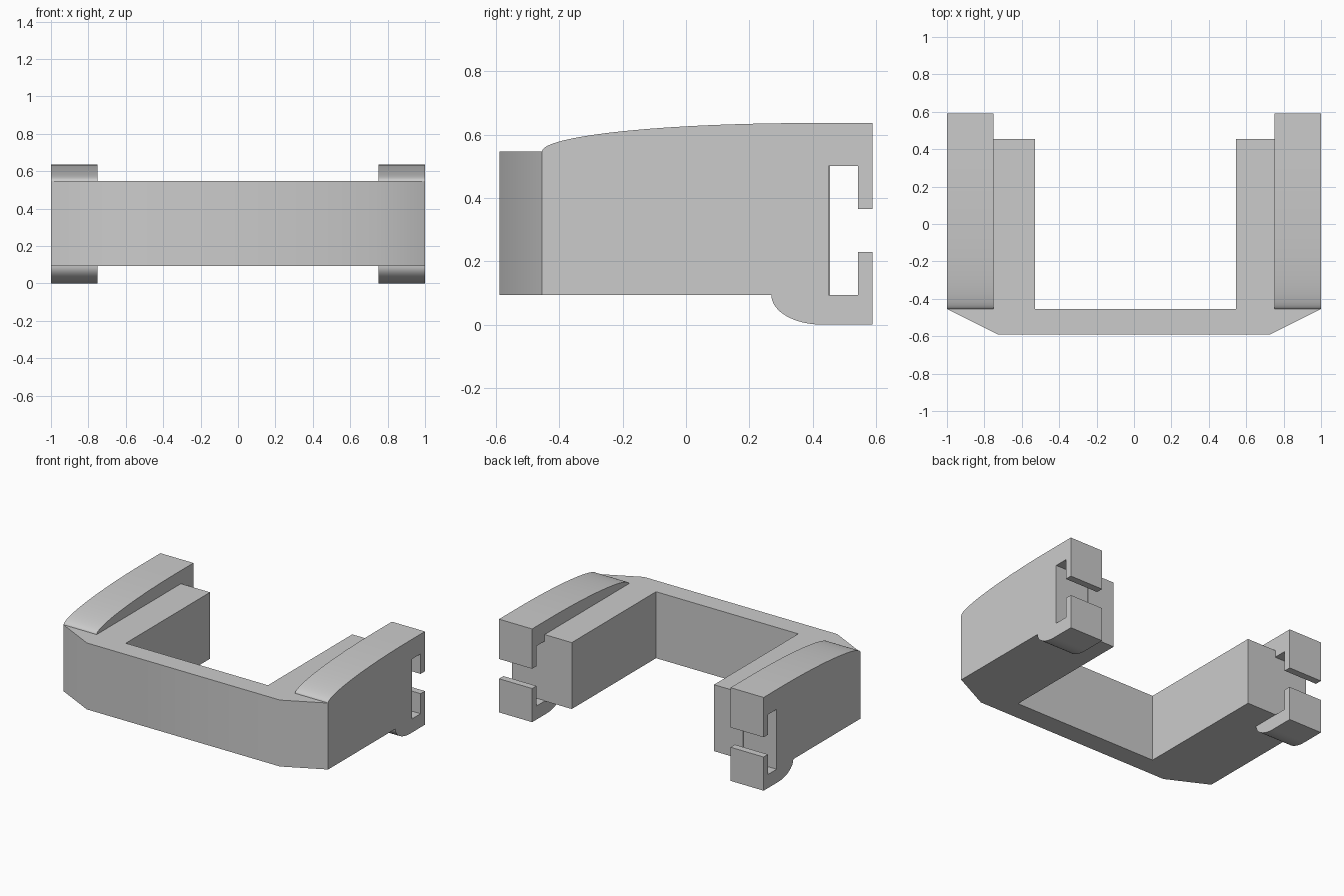
import bpy
import bmesh
import math

if "Cube" in bpy.data.objects:
    bpy.data.objects.remove(bpy.data.objects["Cube"])

GREY = (0.6, 0.6, 0.6, 1)
grey = bpy.data.materials.new("plain grey")
grey.use_nodes = True
grey.diffuse_color = GREY
grey.node_tree.nodes["Principled BSDF"].inputs["Base Color"].default_value = GREY

LOW, HIGH = 0.093, 0.547      # band height range
FRONT, BACK = -0.455, 0.59    # cheek depth range
INNER, OUTER = 0.75, 1.0      # cheek width range


def extrude(name, points, offset):
    """Extrude a closed outline of 3D points into a solid."""
    bm = bmesh.new()
    cap = bm.faces.new([bm.verts.new(p) for p in points])
    moved = bmesh.ops.extrude_face_region(bm, geom=[cap], use_keep_orig=True)["geom"]
    bmesh.ops.translate(bm, vec=offset, verts=[v for v in moved if isinstance(v, bmesh.types.BMVert)])
    bmesh.ops.recalc_face_normals(bm, faces=bm.faces)
    mesh = bpy.data.meshes.new(name)
    bm.to_mesh(mesh)
    bm.free()
    mesh.materials.append(grey)
    obj = bpy.data.objects.new(name, mesh)
    bpy.context.collection.objects.link(obj)
    bpy.ops.object.select_all(action="DESELECT")
    obj.select_set(True)
    bpy.context.view_layer.objects.active = obj
    bpy.ops.object.shade_smooth_by_angle(angle=math.radians(30))
    return obj


def quarter(cy, cz, ry, rz, start, end, steps):
    """Points along part of an ellipse in the side plane."""
    angles = [math.radians(start + (end - start) * i / steps) for i in range(steps + 1)]
    return [(cy + ry * math.cos(a), cz + rz * math.sin(a)) for a in angles]


# U-shaped band with chamfered front corners and two inner arms
band = [(-OUTER, FRONT), (-0.73, -BACK), (0.73, -BACK), (OUTER, FRONT),
        (INNER, FRONT), (INNER, 0.455), (0.545, 0.455), (0.545, FRONT),
        (-0.53, FRONT), (-0.53, 0.455), (-INNER, 0.455), (-INNER, FRONT)]
extrude("u_shaped_band", [(x, y, LOW) for x, y in band], (0, 0, HIGH - LOW))

# Side cheeks: domed top, rounded rear foot and a T-slot open to the back
profile = [(FRONT, LOW)]
profile += quarter(0.43, LOW, 0.16, LOW, 180, 270, 16)
profile += [(BACK, 0), (BACK, 0.23), (0.543, 0.23), (0.543, LOW), (0.45, LOW),
            (0.45, 0.502), (0.543, 0.502), (0.543, 0.365), (BACK, 0.365), (BACK, 0.637)]
profile += quarter(0.40, HIGH, 0.40 - FRONT, 0.09, 90, 180, 32)
for side, sign in (("left", 1), ("right", -1)):
    extrude(side + "_cheek", [(sign * INNER, y, z) for y, z in profile],
            (sign * (OUTER - INNER), 0, 0))
